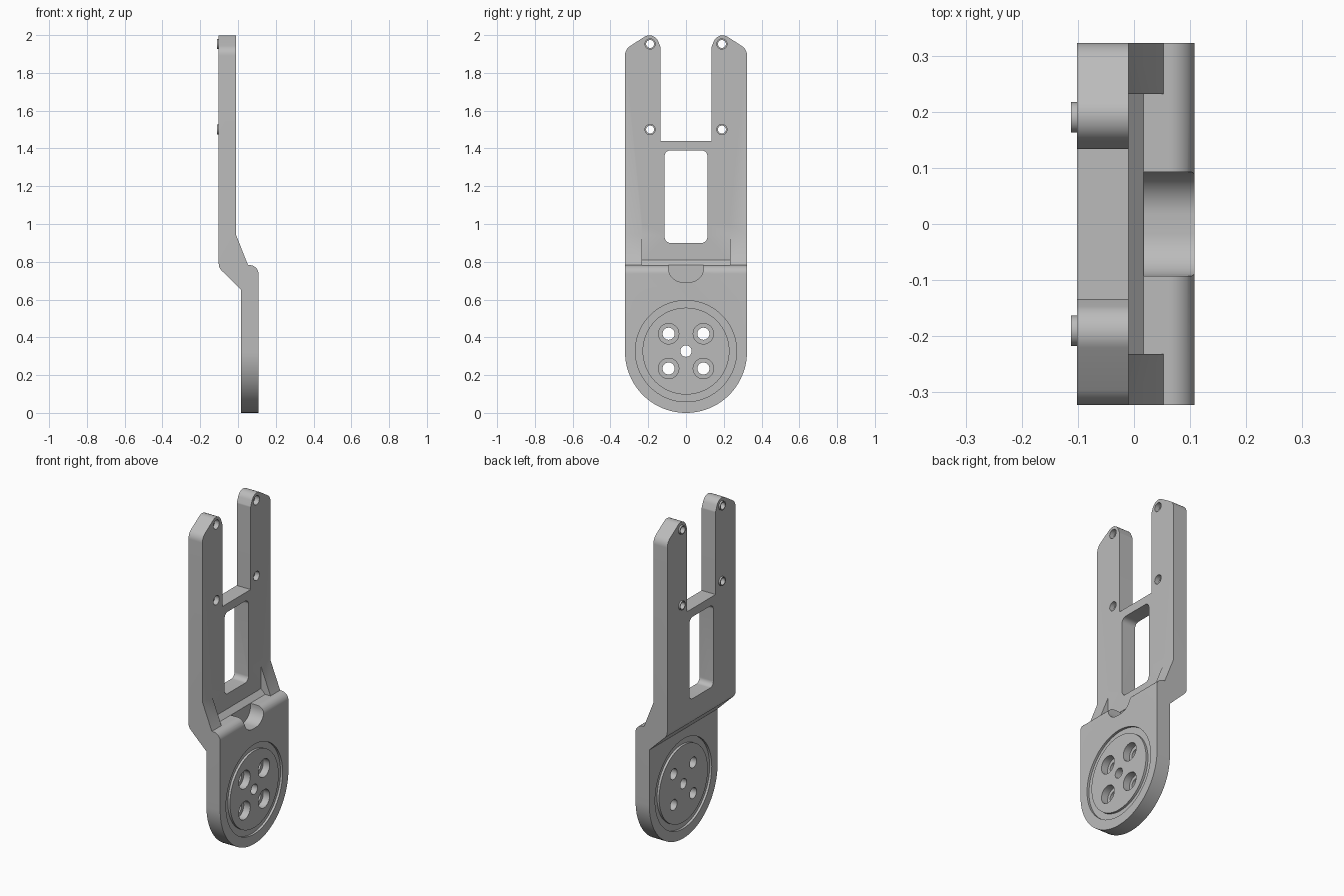
import bpy, bmesh, math
from mathutils import Vector

if "Cube" in bpy.data.objects:
    bpy.data.objects.remove(bpy.data.objects["Cube"])

grey = bpy.data.materials.new("plain grey")
grey.use_nodes = True
COLOUR = (0.5, 0.5, 0.5, 1)
grey.diffuse_color = COLOUR
grey.node_tree.nodes["Principled BSDF"].inputs["Base Color"].default_value = COLOUR


def fillet(corners, steps=8):
    """Round each (a, b, radius) corner of a closed outline."""
    out = []
    n = len(corners)
    for i, (a, b, r) in enumerate(corners):
        p = Vector((a, b))
        if not r:
            out.append(p)
            continue
        u = (Vector(corners[i - 1][:2]) - p).normalized()
        v = (Vector(corners[(i + 1) % n][:2]) - p).normalized()
        half = u.angle(v) / 2
        centre = p + (u + v).normalized() * r / math.sin(half)
        start = p + u * r / math.tan(half) - centre
        end = p + v * r / math.tan(half) - centre
        out += [centre + start.lerp(end, k / steps).normalized() * r
                for k in range(steps + 1)]
    return out


def circle(y, z, r, n=40):
    return [(y + r * math.cos(2 * math.pi * k / n),
             z + r * math.sin(2 * math.pi * k / n)) for k in range(n)]


def prism(name, points, axis, lo, hi):
    """Extrude an outline along x (points are y, z) or y (points are x, z)."""
    def place(p, t):
        return (t, p[0], p[1]) if axis == "x" else (p[0], t, p[1])
    bm = bmesh.new()
    a = [bm.verts.new(place(p, lo)) for p in points]
    b = [bm.verts.new(place(p, hi)) for p in points]
    bm.faces.new(a)
    bm.faces.new(b)
    for i in range(len(a)):
        j = (i + 1) % len(a)
        bm.faces.new((a[i], a[j], b[j], b[i]))
    bmesh.ops.recalc_face_normals(bm, faces=bm.faces)
    mesh = bpy.data.meshes.new(name)
    bm.to_mesh(mesh)
    bm.free()
    mesh.materials.append(grey)
    ob = bpy.data.objects.new(name, mesh)
    bpy.context.collection.objects.link(ob)
    return ob


def combine(target, tool, operation="DIFFERENCE"):
    """Apply a boolean and discard the tool."""
    mod = target.modifiers.new("cut", "BOOLEAN")
    mod.operation = operation
    mod.solver = "EXACT"
    mod.object = tool
    bpy.context.view_layer.objects.active = target
    bpy.ops.object.modifier_apply(modifier=mod.name)
    bpy.data.objects.remove(tool)


HALF = 0.323            # half width and bottom radius
BACK, FACE = -0.102, -0.01      # upper plate
INNER, OUTER = 0.017, 0.108     # lower plate
SHELF = 0.782

# Offset side profile with gusset slope
bracket = prism("bracket_plate", fillet([
    (BACK, 2.1, 0), (BACK, 0.768, 0.05), (INNER, 0.652, 0), (INNER, -0.1, 0),
    (OUTER, -0.1, 0), (OUTER, SHELF, 0.045), (0.053, SHELF, 0),
    (FACE, 0.942, 0), (FACE, 2.1, 0)]), "y", -0.4, 0.4)

# Forked outline with a round bottom
prong = [(HALF, 1.925, 0.06), (0.17, 2.023, 0.05), (0.134, 1.935, 0.02),
         (0.134, 1.44, 0)]
bottom = [(-HALF * math.cos(math.pi * k / 48),
           HALF - HALF * math.sin(math.pi * k / 48), 0) for k in range(49)]
outline = fillet(prong + [(-y, z, r) for y, z, r in reversed(prong)] + bottom)
combine(bracket, prism("outline", outline, "x", -0.3, 0.3), "INTERSECT")

# Pocket between the gussets, with a sloped foot
combine(bracket, prism("pocket", [
    (FACE, 0.81), (INNER, SHELF), (0.2, SHELF), (0.2, 1.0), (FACE, 1.0)],
    "y", -0.232, 0.232))

# Window and finger scoop
combine(bracket, prism("window", fillet([
    (-0.113, 0.9, 0.03), (0.113, 0.9, 0.03), (0.113, 1.39, 0.03), (-0.113, 1.39, 0.03)]),
    "x", -0.3, 0.3))
combine(bracket, prism("scoop", fillet([
    (-0.093, 0.9, 0), (-0.093, 0.692, 0.075), (0.093, 0.692, 0.075), (0.093, 0.9, 0)]),
    "x", INNER + 0.001, 0.3))

# Ring groove on both faces of the lower plate
HUB = 0.327
DEPTH = 0.014
for lo, hi in ((OUTER - DEPTH, 0.2), (-0.1, INNER + DEPTH)):
    ring = prism("ring", circle(0, HUB, 0.268, 72), "x", lo, hi)
    combine(ring, prism("core", circle(0, HUB, 0.23, 72), "x", -0.4, 0.4))
    combine(bracket, ring)

# Hub holes: plain centre, four counterbored
combine(bracket, prism("hole", circle(0, HUB, 0.03), "x", -0.3, 0.3))
for sy in (-1, 1):
    for sz in (-1, 1):
        y, z = sy * 0.092, HUB + sz * 0.092
        combine(bracket, prism("hole", circle(y, z, 0.032), "x", -0.3, 0.3))
        combine(bracket, prism("bore", circle(y, z, 0.054), "x", 0.065, 0.3))

# Prong bosses with stepped screw holes
for y in (-0.19, 0.19):
    for z in (1.5, 1.953):
        combine(bracket, prism("boss", circle(y, z, 0.027), "x", -0.112, -0.08), "UNION")
        combine(bracket, prism("hole", circle(y, z, 0.021), "x", -0.3, 0.3))
        combine(bracket, prism("bore", circle(y, z, 0.027), "x", -0.04, 0.3))

# Smooth rounds, crisp edges
bpy.ops.object.select_all(action="DESELECT")
bracket.select_set(True)
bpy.context.view_layer.objects.active = bracket
bpy.ops.object.shade_smooth_by_angle(angle=math.radians(25))
